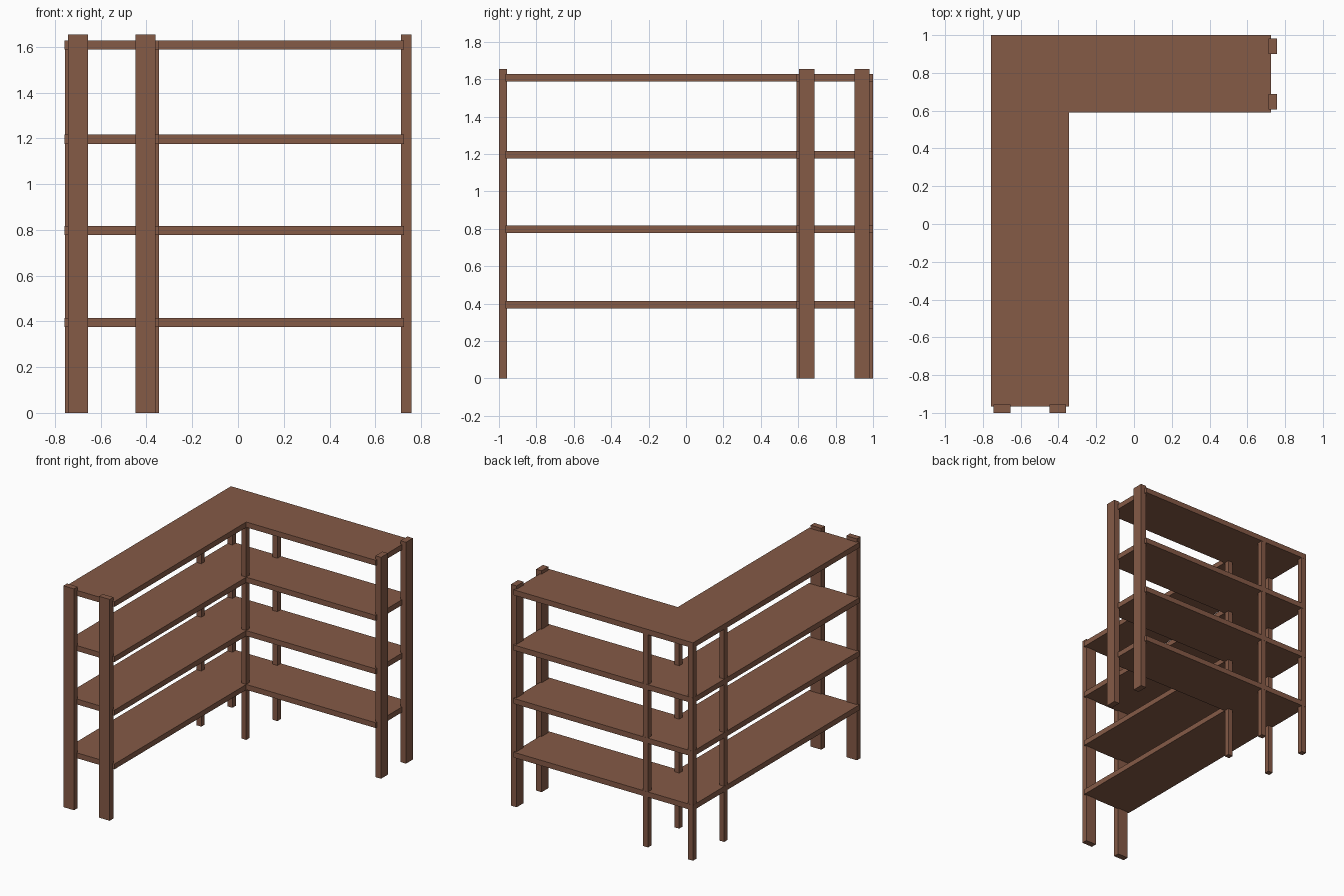
import bpy
import bmesh

if "Cube" in bpy.data.objects:
    bpy.data.objects.remove(bpy.data.objects["Cube"])

wood = bpy.data.materials.new("brown wood")
wood.diffuse_color = (0.235, 0.103, 0.062, 1)
wood.use_nodes = True
wood.node_tree.nodes["Principled BSDF"].inputs["Base Color"].default_value = wood.diffuse_color


def finish(name, bm):
    bmesh.ops.recalc_face_normals(bm, faces=bm.faces)
    me = bpy.data.meshes.new(name)
    bm.to_mesh(me)
    bm.free()
    me.materials.append(wood)
    ob = bpy.data.objects.new(name, me)
    bpy.context.collection.objects.link(ob)


def prism(name, outline, z0, z1):
    """Extrude a flat outline from z0 up to z1."""
    bm = bmesh.new()
    face = bm.faces.new([bm.verts.new((x, y, z0)) for x, y in outline])
    top = bmesh.ops.extrude_face_region(bm, geom=[face])["geom"]
    bmesh.ops.translate(bm, vec=(0, 0, z1 - z0),
                        verts=[v for v in top if isinstance(v, bmesh.types.BMVert)])
    finish(name, bm)


def post(name, x0, x1, y0, y1, height):
    prism(name, [(x0, y0), (x1, y0), (x1, y1), (x0, y1)], 0, height)


LEFT, INNER_X, RIGHT = -0.758, -0.345, 0.725
FRONT, INNER_Y, BACK = -0.965, 0.59, 1.0

# L-shaped shelves
outline = [(LEFT, FRONT), (INNER_X, FRONT), (INNER_X, INNER_Y),
           (RIGHT, INNER_Y), (RIGHT, BACK), (LEFT, BACK)]
for i, top in enumerate((0.415, 0.817, 1.216, 1.628)):
    prism(f"shelf_{i + 1}", outline, top - 0.04, top)

# Four slim posts under the corner square, flush with the shelf edges
w, e = 0.04, 0.001
for i, x in enumerate((LEFT + e, INNER_X - w - e)):
    for j, y in enumerate((INNER_Y + e, BACK - w - e)):
        post(f"corner_post_{i}{j}", x, x + w, y, y + w, 1.6)

# Flat posts at the free ends, rising just above the top shelf
for i, x in enumerate((-0.743, -0.448)):
    post(f"front_end_post_{i + 1}", x, x + 0.088, -1.0, -0.956, 1.653)
for i, y in enumerate((0.605, 0.9)):
    post(f"right_end_post_{i + 1}", 0.712, 0.758, y, y + 0.082, 1.653)
